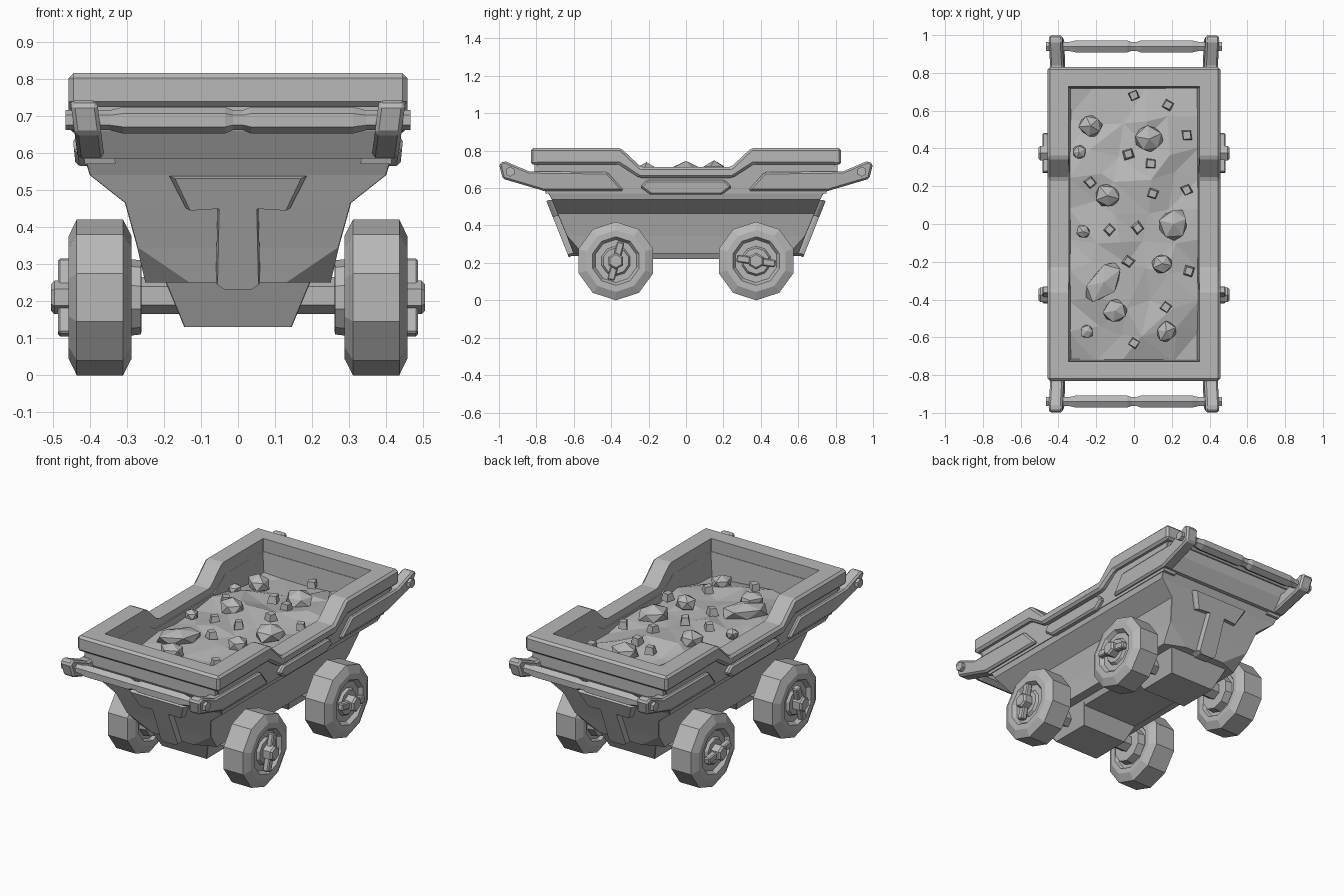
import bpy, bmesh, math, random
from mathutils import Vector, Matrix

random.seed(4)
cube = bpy.data.objects.get("Cube")
if cube:
    bpy.data.objects.remove(cube, do_unlink=True)

GREY = (0.48, 0.48, 0.48, 1)
mat = bpy.data.materials.new("plain grey")
mat.use_nodes = True
mat.diffuse_color = GREY
mat.node_tree.nodes["Principled BSDF"].inputs["Base Color"].default_value = GREY


def finish(name, bm, mirror="", bevel=0):
    bmesh.ops.recalc_face_normals(bm, faces=bm.faces)
    mesh = bpy.data.meshes.new(name)
    bm.to_mesh(mesh)
    bm.free()
    mesh.materials.append(mat)
    obj = bpy.data.objects.new(name, mesh)
    bpy.context.collection.objects.link(obj)
    if bevel:
        mod = obj.modifiers.new("chamfer", "BEVEL")
        mod.width, mod.segments = bevel, 1
    if mirror:
        mod = obj.modifiers.new("mirror", "MIRROR")
        mod.use_axis = [axis in mirror for axis in "XYZ"]
        mod.use_mirror_merge = False
    return obj


def loft(name, rings, mirror="", bevel=0):
    """Skin a closed solid through rings that share a point count."""
    bm = bmesh.new()
    loops = [[bm.verts.new(p) for p in ring] for ring in rings]
    n = len(loops[0])
    for a, b in zip(loops, loops[1:]):
        for i in range(n):
            j = (i + 1) % n
            bm.faces.new((a[i], a[j], b[j], b[i]))
    bm.faces.new(loops[0])
    bm.faces.new(loops[-1])
    return finish(name, bm, mirror, bevel)


def side_prism(name, pts, x0, x1, mirror="X", bevel=0, lean=0):
    """Extrude a (y, z) outline along x, leaning outward with height."""
    rings = [[(x + lean * (z - 0.585), y, z) for y, z in pts] for x in (x0, x1)]
    return loft(name, rings, mirror, bevel)


def lathe(name, profile, sides, centre, mirror=""):
    """Turn (x, radius) pairs around an axis along x."""
    rings = []
    for x, r in profile:
        angles = [math.tau * i / sides for i in range(sides)]
        rings.append([(x, centre[0] + r * math.sin(a), centre[1] + r * math.cos(a))
                      for a in angles])
    return loft(name, rings, mirror)


def rect_ring(hx, hy, z, cx=0.002, cy=0.002, y=0):
    """Rectangle at height z with corners cut by cx and cy."""
    quarter = [(hx, hy - cy), (hx - cx, hy)]
    pts = quarter + [(-a, b) for a, b in quarter[::-1]]
    pts += [(-a, -b) for a, b in pts]
    return [(a, b + y, z) for a, b in pts]


def symmetric(half):
    return half + [(-a, b) for a, b in half[::-1]]


# Tub with cut lower corners and flared shoulders
loft("tub", [
    rect_ring(0.25, 0.602, 0.25, 0.12, 0.05),
    rect_ring(0.272, 0.638, 0.345),
    rect_ring(0.305, 0.688, 0.465),
    rect_ring(0.40, 0.718, 0.54),
    rect_ring(0.415, 0.745, 0.59)])

# Lower wall band around the load
side_prism("side_band", symmetric([(0.75, 0.57), (0.80, 0.74), (0.38, 0.74), (0.27, 0.67)]),
           0.332, 0.415, lean=0.1)
end_band = [(0.715, 0.585), (0.765, 0.585), (0.81, 0.66), (0.81, 0.74), (0.725, 0.74)]
side_prism("end_band", end_band, -0.42, 0.42, "Y")

# Thick top rim, dipped along the sides, hollowed by a hidden cutter
rim = [(0.83, 0.725), (0.83, 0.815), (0.35, 0.815), (0.24, 0.712)]
rim_under = [(0.25, 0.655), (0.36, 0.727)]
outline = rim + [(-y, z) for y, z in rim[::-1]]
outline += [(-y, z) for y, z in rim_under[::-1]] + rim_under
rim_obj = side_prism("top_rim", outline, -0.457, 0.457, "", 0.013)
cutter = loft("rim_cutter", [rect_ring(0.348, 0.728, z) for z in (0.5, 1)])
cutter.hide_render = True
cutter.hide_viewport = True
hollow = rim_obj.modifiers.new("hollow", "BOOLEAN")
hollow.operation, hollow.solver, hollow.object = "DIFFERENCE", "EXACT", cutter

# Handle rails, rising past each end
side_prism("handle_rail", [(0.33, 0.585), (0.76, 0.585), (0.98, 0.65), (1.0, 0.73),
                           (0.97, 0.745), (0.84, 0.69), (0.42, 0.685)],
           0.36, 0.432, "XY", 0.01, 0.13)
side_prism("side_plate", symmetric([(0.19, 0.565), (0.245, 0.605), (0.21, 0.642)]),
           0.39, 0.44, bevel=0.01, lean=0.1)

# Push bars with two thicker grips
grip = [(0.014, 0.027), (0.035, 0.036), (0.31, 0.036), (0.345, 0.027), (0.465, 0.027)]
lathe("push_bar", [(-x, r) for x, r in grip[::-1]] + grip, 6, (0.94, 0.688), "Y")

# Strap brace on both sloped ends
brace = symmetric([(0.185, 0.537), (0.14, 0.45), (0.055, 0.455), (0.06, 0.25), (0.04, 0.237)])
loft("end_brace", [[(x * s, 0.5 + 0.4 * z + d, z - drop) for x, z in brace]
                   for s, d, drop in ((1, -0.03, 0), (1, 0.015, 0), (0.92, 0.032, 0.006))], "Y")

# Underside axle blocks, the belly joining them, and axles
loft("axle_block", [rect_ring(0.145, 0.12, 0.13, y=0.375),
                    rect_ring(0.203, 0.19, 0.27, y=0.375)], "Y")
loft("belly", [rect_ring(0.18, 0.3, 0.222), rect_ring(0.2, 0.3, 0.26)])
lathe("axle", [(-0.3, 0.05), (0.3, 0.05)], 6, (0.375, 0.215), "Y")

# Wheels with recessed faces, hubs and locking pins
tyre = [(0.26, 0.09), (0.262, 0.1), (0.305, 0.105), (0.305, 0.125), (0.287, 0.135),
        (0.287, 0.165), (0.31, 0.21), (0.435, 0.21), (0.457, 0.165), (0.457, 0.13),
        (0.435, 0.115), (0.435, 0.08), (0.45, 0.07)]
for label, y, turn in (("front", -0.375, -15), ("rear", 0.375, 82)):
    centre = (y, 0.21)
    lathe(label + "_wheel", tyre, 10, centre, "X")
    lathe(label + "_hub", [(0.44, 0.045), (0.495, 0.045), (0.505, 0.035)], 6, centre, "X")
    bm = bmesh.new()
    bmesh.ops.create_cube(bm, size=1, matrix=Matrix.Translation((0.468, *centre))
                          @ Matrix.Rotation(math.radians(turn), 4, "X")
                          @ Matrix.Diagonal((0.035, 0.04, 0.21, 1)))
    finish(label + "_wheel_pin", bm, "X", 0.006)


# Lumpy load surface
def load_height(x, y):
    return 0.675 - 0.045 * (y / 0.72) ** 2 - 0.025 * (x / 0.35) ** 2


bm = bmesh.new()
bmesh.ops.create_grid(bm, x_segments=5, y_segments=9, size=1)
for v in bm.verts:
    inner = max(abs(v.co.x), abs(v.co.y)) < 0.99
    x, y = v.co.x * 0.345, v.co.y * 0.73
    if inner:
        x += random.uniform(-0.04, 0.04)
        y += random.uniform(-0.05, 0.05)
    v.co = Vector((x, y, load_height(x, y) + random.uniform(-0.022, 0.022)))
bmesh.ops.triangulate(bm, faces=bm.faces)
finish("load_surface", bm)

# Loose rocks, in hundredths: x, y, radius
boulders = [(-23, 52, 7), (8, 45, 8), (-14, 15, 7), (21, 0, 9), (-16, -31, 13), (-10, -46, 7),
            (15, -21, 6), (17, -57, 6), (-25, -57, 4), (-27, -4, 4), (-29, 38, 4)]
pebbles = [(0, 68), (18, 63), (28, 47), (9, 32), (-3, 37), (-23, 22), (10, 16), (28, 18),
           (2, -2), (-13, -3), (-3, -20), (29, -25), (17, -44), (0, -63)]


def rock(name, x, y, r, chunky):
    bm = bmesh.new()
    if chunky:
        bmesh.ops.create_icosphere(bm, subdivisions=1, radius=r)
    else:
        bmesh.ops.create_cube(bm, size=r * 1.5)
    stretch = 0.6 if r > 0.1 else 0.95
    spin = Matrix.Rotation(-0.7 if r > 0.1 else random.uniform(0, 3), 3, "Z")
    for v in bm.verts:
        v.co *= random.uniform(0.88, 1.1)
        taper = 1 if chunky or v.co.z < 0 else 0.75
        v.co = spin @ Vector((v.co.x * stretch * taper, v.co.y * taper,
                              v.co.z * min(0.8, 0.05 / r)))
        v.co += Vector((x, y, load_height(x, y) + 0.025))
    finish(name, bm)


for x, y, r in boulders:
    rock("boulder", x / 100, y / 100, r / 100, True)
for x, y in pebbles:
    rock("pebble", x / 100, y / 100, 0.034, False)
